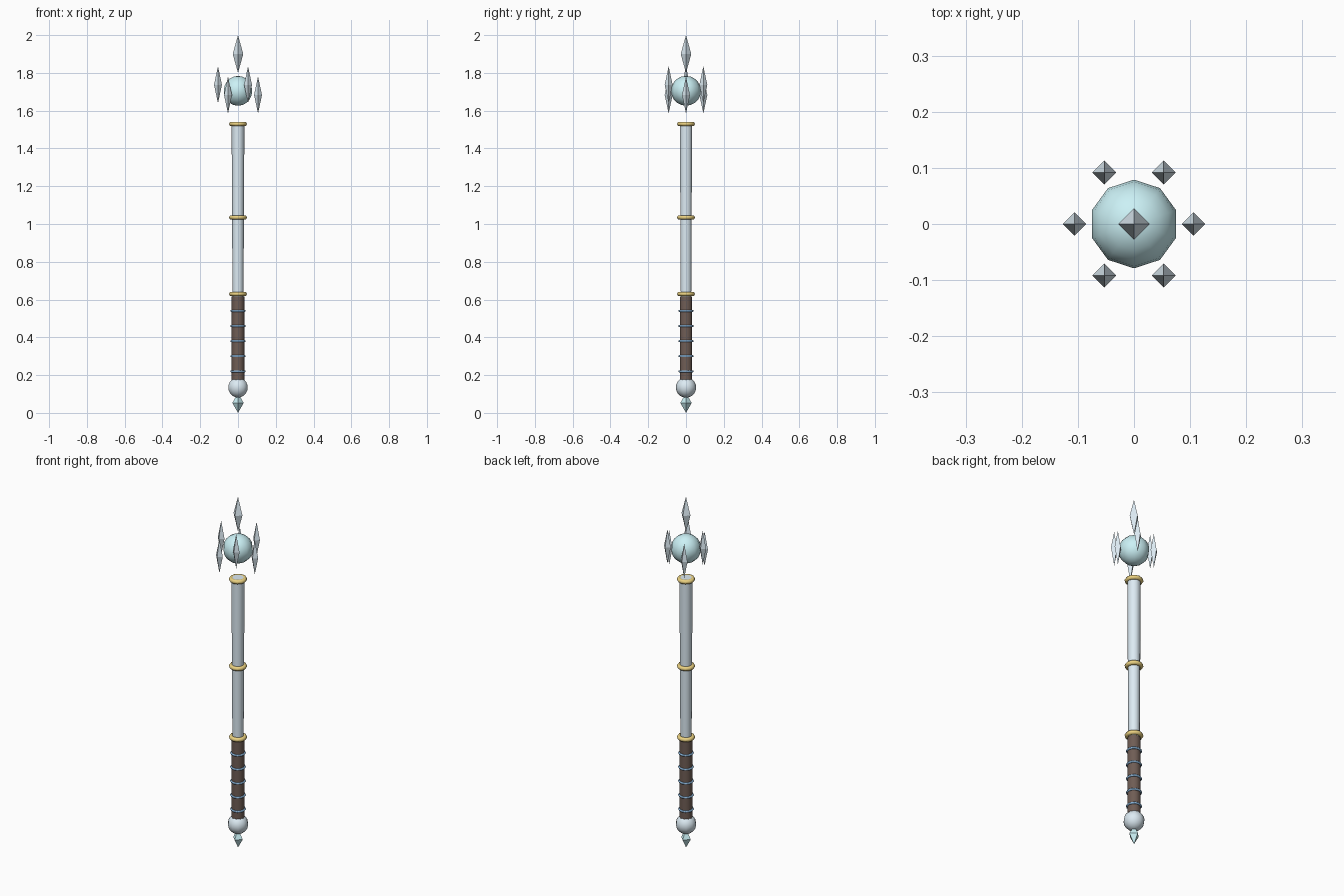
import bpy
from math import cos, sin, radians

if "Cube" in bpy.data.objects:
    bpy.data.objects.remove(bpy.data.objects["Cube"])


def material(name, r, g, b):
    m = bpy.data.materials.new(name)
    m.diffuse_color = (r, g, b, 1)
    m.use_nodes = True
    m.node_tree.nodes["Principled BSDF"].inputs["Base Color"].default_value = m.diffuse_color
    return m


silver = material("silver", 0.72, 0.83, 0.90)
crystal_mat = material("crystal", 0.72, 0.83, 0.90)
cyan = material("cyan", 0.60, 0.88, 0.92)
gold = material("gold", 0.83, 0.64, 0.22)
leather = material("leather", 0.16, 0.11, 0.09)
blue = material("blue", 0.25, 0.45, 0.68)


def finish(name, mat, smooth=None):
    ob = bpy.context.object
    ob.name = name
    ob.data.materials.append(mat)
    if smooth:
        bpy.ops.object.shade_smooth_by_angle(angle=radians(smooth))
    return ob


def rod(name, z0, z1, r0, r1, mat):
    bpy.ops.mesh.primitive_cone_add(vertices=10, radius1=r0, radius2=r1, depth=z1 - z0,
                                    location=(0, 0, (z0 + z1) / 2), rotation=(0, 0, radians(90)))
    finish(name, mat, 50)


def ball(name, z, r, mat):
    bpy.ops.mesh.primitive_uv_sphere_add(segments=10, ring_count=10, radius=r, location=(0, 0, z))
    finish(name, mat, 60)


def ring(name, z, major, minor, mat):
    bpy.ops.mesh.primitive_torus_add(major_segments=12, minor_segments=6, major_radius=major,
                                     minor_radius=minor, location=(0, 0, z))
    finish(name, mat, 65)


def shard(name, x, y, z, r, half, mat):
    # four-sided double pyramid with corners on the x and y axes
    v = [(r, 0, 0), (0, r, 0), (-r, 0, 0), (0, -r, 0), (0, 0, half), (0, 0, -half)]
    f = []
    for i in range(4):
        j = (i + 1) % 4
        f += [(i, j, 4), (j, i, 5)]
    me = bpy.data.meshes.new(name)
    me.from_pydata(v, [], f)
    me.materials.append(mat)
    ob = bpy.data.objects.new(name, me)
    ob.location = (x, y, z)
    bpy.context.collection.objects.link(ob)


# Pommel and its tip
shard("pommel_tip", 0, 0, 0.053, 0.03, 0.053, cyan)
ball("pommel", 0.135, 0.054, silver)

# Leather grip with blue wraps
rod("grip", 0.17, 0.615, 0.034, 0.034, leather)
for i in range(5):
    ring(f"grip_wrap_{i + 1}", 0.22 + 0.08 * i, 0.035, 0.006, blue)

# Tapered shaft with gold collars
rod("shaft", 0.60, 1.54, 0.029, 0.034, silver)
for i, z in enumerate((0.63, 1.035, 1.53)):
    ring(f"collar_{i + 1}", z, 0.036, 0.012, gold)

# Floating orb, top crystal and alternating ring of shards
ball("orb", 1.705, 0.079, cyan)
shard("top_crystal", 0, 0, 1.90, 0.028, 0.10, crystal_mat)
for i in range(6):
    a = radians(60 * i)
    shard(f"orbit_crystal_{i + 1}", 0.106 * cos(a), 0.106 * sin(a),
          1.737 if i % 2 else 1.683, 0.021, 0.098, crystal_mat)
